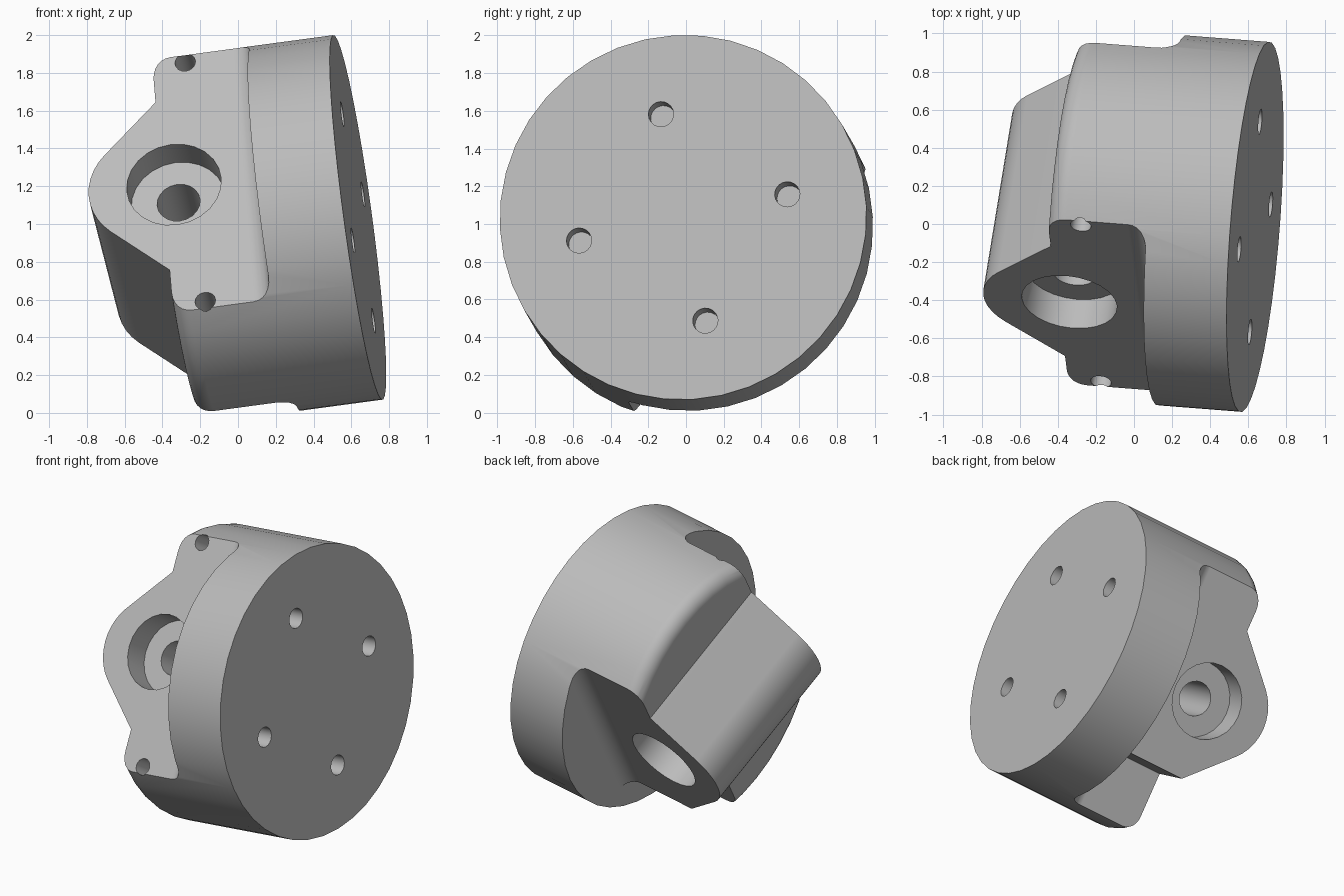
import bpy, bmesh
from math import pi, sin, cos, radians
from mathutils import Vector, Matrix

if "Cube" in bpy.data.objects:
    bpy.data.objects.remove(bpy.data.objects["Cube"])

grey = bpy.data.materials.new("plain_grey")
grey.use_nodes = True
grey.diffuse_color = (0.5, 0.5, 0.5, 1)
grey.node_tree.nodes["Principled BSDF"].inputs["Base Color"].default_value = grey.diffuse_color

# Main sizes; local z is the disc axis, local y the pin axis
RADIUS, BACK, EDGE = 0.975, -0.97, 0.1
STEP, FACE, LOW_FACE, LUG_X = -0.44, 0.555, 0.22, 0.53
PIN_Z = -0.909


def make(name, bm):
    bmesh.ops.recalc_face_normals(bm, faces=bm.faces)
    mesh = bpy.data.meshes.new(name)
    bm.to_mesh(mesh)
    bm.free()
    mesh.materials.append(grey)
    ob = bpy.data.objects.new(name, mesh)
    bpy.context.collection.objects.link(ob)
    return ob


def arc(cx, cz, r, start, end, n):
    steps = [radians(start + (end - start) * i / n) for i in range(n + 1)]
    return [(cx + r * cos(a), cz + r * sin(a)) for a in steps]


def prism(name, points, move):
    """Extrude a closed profile whose points become vectors."""
    bm = bmesh.new()
    face = bm.faces.new([bm.verts.new(p) for p in points])
    new = bmesh.ops.extrude_face_region(bm, geom=[face])["geom"]
    bmesh.ops.translate(bm, vec=move, verts=[v for v in new if isinstance(v, bmesh.types.BMVert)])
    return make(name, bm)


def rod(name, centre, radius, length, along_y, segments):
    bm = bmesh.new()
    turn = Matrix.Rotation(pi / 2, 4, "X") if along_y else Matrix()
    bmesh.ops.create_cone(bm, cap_ends=True, segments=segments, radius1=radius,
                          radius2=radius, depth=length,
                          matrix=Matrix.Translation(centre) @ turn)
    return make(name, bm)


def combine(target, tool, operation):
    mod = target.modifiers.new("combine", "BOOLEAN")
    mod.operation, mod.solver, mod.object = operation, "EXACT", tool
    bpy.context.view_layer.objects.active = target
    bpy.ops.object.modifier_apply(modifier=mod.name)
    bpy.data.objects.remove(tool)


# Round body with a soft back rim
bm = bmesh.new()
profile = [(0, 0), (RADIUS, 0)] + arc(RADIUS - EDGE, BACK + EDGE, EDGE, 0, -90, 6) + [(0, BACK)]
verts = [bm.verts.new((x, 0, z)) for x, z in profile]
edges = [bm.edges.new(pair) for pair in zip(verts, verts[1:])]
bmesh.ops.spin(bm, geom=verts + edges, axis=(0, 0, 1), cent=(0, 0, 0),
               angle=2 * pi, steps=40, use_duplicate=False)
bmesh.ops.remove_doubles(bm, verts=bm.verts, dist=0.0001)
body = make("flanged_lug", bm)

# Lug with a rounded tip
outline = [(LUG_X, -0.8), (-LUG_X, -0.8), (-LUG_X, BACK)]
outline += arc(0, -1.028, 0.338, 225, 315, 10) + [(LUG_X, BACK)]
lug = prism("lug", [(x, -0.65, z) for x, z in outline], (0, 1.3, 0))
combine(body, lug, "UNION")


# Filleted pockets on both sides, with a deeper one beside the lug
def pocket(side, level, x_start, x_end):
    shape = arc(level + EDGE, STEP - EDGE, EDGE, 180, 90, 6)
    shape += [(1.3, STEP), (1.3, -1.6), (level, -1.6)]
    tool = prism("pocket", [(x_start, side * y, z) for y, z in shape], (x_end - x_start, 0, 0))
    combine(body, tool, "DIFFERENCE")


pocket(1, FACE, -1.3, 1.3)
pocket(-1, FACE, -1.3, 1.3)
pocket(-1, LOW_FACE, -1.3, -LUG_X)

# Pin bore with a counterbore at each end
combine(body, rod("bore", (0, 0, PIN_Z), 0.115, 2, True, 20), "DIFFERENCE")
for side in (1, -1):
    tool = rod("counterbore", (0, side * (FACE + 0.07), PIN_Z), 0.253, 0.5, True, 24)
    combine(body, tool, "DIFFERENCE")

# Small blind holes on the front face
for x in (-0.755, 0.755):
    combine(body, rod("small_hole", (x, FACE, -0.795), 0.055, 0.4, True, 16), "DIFFERENCE")

# Four mounting holes in the disc
for x in (-0.4, 0.4):
    for y in (-0.4, 0.4):
        combine(body, rod("mount_hole", (x, y, 0), 0.067, 0.32, False, 20), "DIFFERENCE")

# Tilt the part into place
n = Vector((0.988, -0.077, 0.133)).normalized()
h = Vector((-0.137, -0.835, 0.53))
h = (h - n * h.dot(n)).normalized()
t = h.cross(n)
frame = Matrix((t, h, n)).transposed().to_4x4()
body.data.transform(Matrix.Translation((0.635, -0.015, 1.035)) @ frame)

bpy.ops.object.select_all(action="DESELECT")
body.select_set(True)
bpy.context.view_layer.objects.active = body
bpy.ops.object.shade_smooth_by_angle(angle=radians(30))
weighted = body.modifiers.new("clean_shading", "WEIGHTED_NORMAL")
weighted.keep_sharp = True
